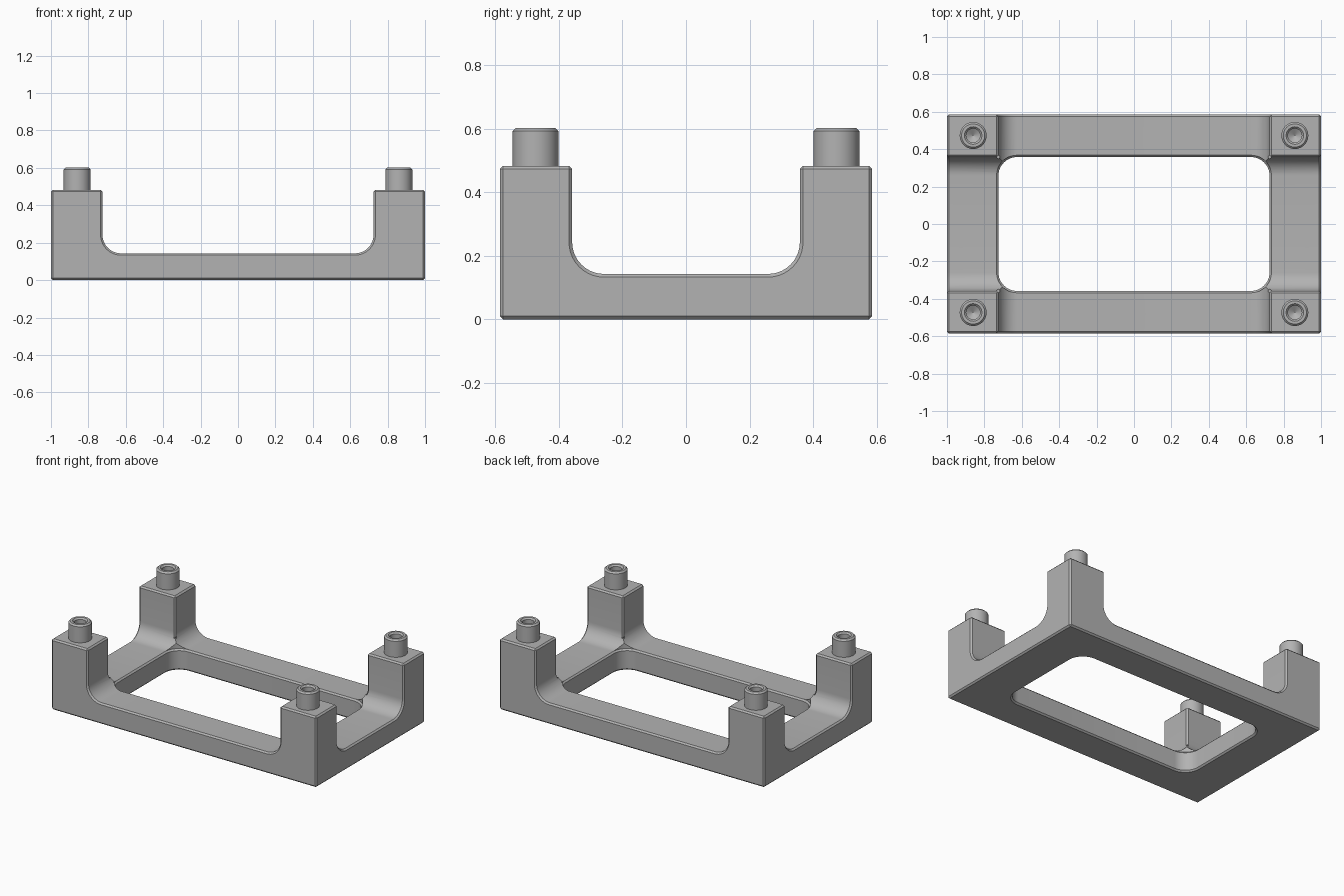
import bpy, bmesh, math

cube = bpy.data.objects.get("Cube")
if cube:
    bpy.data.objects.remove(cube)

# Main dimensions: half length, half depth, post height, floor of the bars
HX, HY, TOP, FLOOR = 1.0, 0.585, 0.483, 0.143
WX, WY = 0.725, 0.358          # half sizes of the openings
R, C = 0.1, 0.01               # fillet radius, chamfer
PEG_X, PEG_Y, PEG_TOP = 0.86, 0.473, 0.602

grey = bpy.data.materials.new("plain grey")
grey.use_nodes = True
colour = (0.45, 0.45, 0.45, 1)
grey.diffuse_color = colour
grey.node_tree.nodes["Principled BSDF"].inputs["Base Color"].default_value = colour


def make_object(name, bm):
    bmesh.ops.recalc_face_normals(bm, faces=bm.faces)
    mesh = bpy.data.meshes.new(name)
    bm.to_mesh(mesh)
    bm.free()
    mesh.materials.append(grey)
    obj = bpy.data.objects.new(name, mesh)
    bpy.context.collection.objects.link(obj)
    return obj


def loft(name, sections):
    """Skin a list of equal-length point loops and cap both ends."""
    bm = bmesh.new()
    loops = [[bm.verts.new(p) for p in s] for s in sections]
    n = len(loops[0])
    for a, b in zip(loops, loops[1:]):
        for i in range(n):
            j = (i + 1) % n
            bm.faces.new((a[i], a[j], b[j], b[i]))
    bm.faces.new(loops[0])
    bm.faces.new(loops[-1])
    return make_object(name, bm)


def arc(cx, cy, r, start, steps=10):
    angles = [start + math.pi / 2 * i / steps for i in range(steps + 1)]
    return [(cx + r * math.cos(a), cy + r * math.sin(a)) for a in angles]


def channel_profile(w, o):
    """U shape with rounded lower corners, flared at the post tops."""
    z = FLOOR + R
    pts = [(-w - o - 2 * C, TOP + C), (-w - o, TOP - C)]
    pts += arc(-w + R, z, R + o, math.pi) + arc(w - R, z, R + o, -math.pi / 2)
    return pts + [(w + o, TOP - C), (w + o + 2 * C, TOP + C)]


def channel(name, w, half, place):
    ends = [(-half - C, 2 * C), (-half + C, 0), (half - C, 0), (half + C, 2 * C)]
    return loft(name, [[place(u, t, z) for u, z in channel_profile(w, o)]
                       for t, o in ends])


def window_loop(z, o):
    pts = []
    for i, (sx, sy) in enumerate([(1, 1), (-1, 1), (-1, -1), (1, -1)]):
        pts += arc(sx * (WX - R), sy * (WY - R), R + o, i * math.pi / 2)
    return [(x, y, z) for x, y in pts]


# Solid block with chamfered edges
bm = bmesh.new()
bmesh.ops.create_cube(bm, size=1)
for v in bm.verts:
    v.co = (v.co.x * 2 * HX, v.co.y * 2 * HY, (v.co.z + 0.5) * TOP)
bmesh.ops.bevel(bm, geom=bm.edges[:], offset=C, segments=1, affect='EDGES')
frame = make_object("frame_with_posts", bm)

# Cutters: two crossing channels, the window, and the inner post edges
cutters = [
    channel("front_back_channel", WX, HY, lambda u, t, z: (u, t, z)),
    channel("side_channel", WY, HX, lambda u, t, z: (t, u, z)),
    loft("window_cutter", [window_loop(z, o) for z, o in
                           [(-C, 2 * C), (C, 0), (FLOOR - C, 0), (FLOOR, C), (FLOOR + R, C)]]),
]
corners = [(sx, sy) for sx in (-1, 1) for sy in (-1, 1)]
for sx, sy in corners:
    x, y = sx * WX, sy * WY
    diamond = [(x + C, y), (x, y + C), (x - C, y), (x, y - C)]
    cutters.append(loft("edge_cutter", [[(a, b, z) for a, b in diamond]
                                        for z in (FLOOR + R / 2, TOP + C)]))
for cutter in cutters:
    cutter.hide_render = True
    mod = frame.modifiers.new("cut", 'BOOLEAN')
    mod.operation, mod.solver, mod.object = 'DIFFERENCE', 'EXACT', cutter

# Bake the cuts and drop the cutters
bpy.context.view_layer.update()
graph = bpy.context.evaluated_depsgraph_get()
baked = bpy.data.meshes.new_from_object(frame.evaluated_get(graph))
frame.modifiers.clear()
frame.data = baked
for cutter in cutters:
    bpy.data.objects.remove(cutter)

# Round pegs with a chamfered rim and a drilled, cone-bottomed hole
peg_profile = [(0.072, TOP - C), (0.072, PEG_TOP - C), (0.062, PEG_TOP),
               (0.047, PEG_TOP), (0.037, PEG_TOP - C), (0.037, TOP + 0.035),
               (0.001, TOP + 0.012)]
SIDES = 40
ring = [(math.cos(2 * math.pi * i / SIDES), math.sin(2 * math.pi * i / SIDES))
        for i in range(SIDES)]
parts = [frame]
for sx, sy in corners:
    name = ("back" if sy > 0 else "front") + ("_left" if sx > 0 else "_right") + "_peg"
    parts.append(loft(name, [[(sx * PEG_X + r * a, sy * PEG_Y + r * b, z) for a, b in ring]
                             for r, z in peg_profile]))

# Smooth the fillets, keep the chamfers crisp
bpy.ops.object.select_all(action='DESELECT')
for obj in parts:
    obj.select_set(True)
bpy.context.view_layer.objects.active = frame
bpy.ops.object.shade_smooth_by_angle(angle=math.radians(30))
